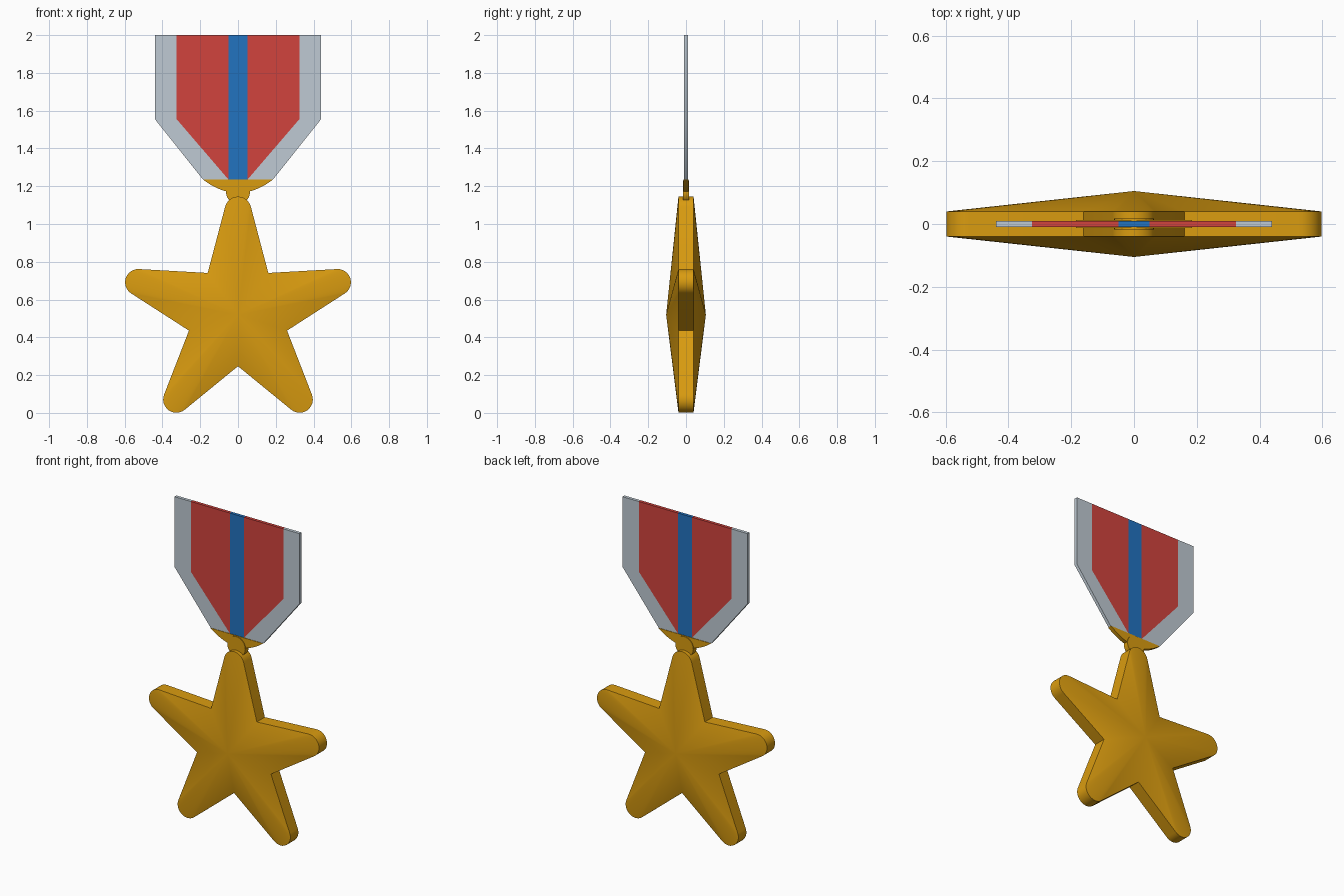
import bpy
import bmesh
from math import sin, cos, pi, radians, acos, atan2, hypot

cube = bpy.data.objects.get("Cube")
if cube:
    bpy.data.objects.remove(cube, do_unlink=True)


def material(name, *rgb):
    linear = [((c / 255 + 0.055) / 1.055) ** 2.4 for c in rgb] + [1]
    m = bpy.data.materials.new(name)
    m.use_nodes = True
    m.diffuse_color = linear
    m.node_tree.nodes["Principled BSDF"].inputs["Base Color"].default_value = linear
    return m


gold = material("gold", 218, 156, 16)
red = material("red", 209, 67, 61)
silver = material("silver grey", 191, 202, 211)
blue = material("blue", 34, 115, 192)


def plate(name, outline, half, mat, peak=None):
    """Outline in x and z given thickness; a peak (z, depth) raises both faces to a point."""
    bm = bmesh.new()
    front, back = [[bm.verts.new((x, y, z)) for x, z in outline] for y in (-half, half)]
    n = len(outline)
    for i in range(n):
        j = (i + 1) % n
        bm.faces.new((front[i], front[j], back[j], back[i]))
    for side, loop in ((-1, front), (1, back)):
        if peak:
            tip = bm.verts.new((0, side * peak[1], peak[0]))
            for i in range(n):
                bm.faces.new((loop[i], loop[(i + 1) % n], tip))
        else:
            bm.faces.new(loop)
    bmesh.ops.recalc_face_normals(bm, faces=bm.faces)
    mesh = bpy.data.meshes.new(name)
    bm.to_mesh(mesh)
    bm.free()
    mesh.materials.append(mat)
    ob = bpy.data.objects.new(name, mesh)
    bpy.context.collection.objects.link(ob)
    bpy.ops.object.select_all(action="DESELECT")
    ob.select_set(True)
    bpy.context.view_layer.objects.active = ob
    bpy.ops.object.shade_smooth_by_angle(angle=radians(40))
    return ob


# Five-armed star with rounded tips and sharp notches
centre_z, notch_r, arm_r, tip_r, steps = 0.52, 0.273, 0.555, 0.07, 12
nx, nz = notch_r * sin(pi / 5), notch_r * cos(pi / 5) - arm_r
start = atan2(nz, nx) + acos(tip_r / hypot(nx, nz))
arm = [(nx, nz + arm_r)]
for i in range(steps + 1):
    a = start + (pi - 2 * start) * i / steps
    arm.append((tip_r * cos(a), arm_r + tip_r * sin(a)))
star = []
for k in range(5):
    c, s = cos(k * 2 * pi / 5), sin(k * 2 * pi / 5)
    star += [(x * c - z * s, centre_z + x * s + z * c) for x, z in arm]
plate("star", star, 0.04, gold, peak=(centre_z, 0.105))

# Ribbon: blue centre stripe, red fields and silver borders
top, bend, foot = 2.0, 1.555, 1.235
plate("ribbon_centre_stripe", [(-0.05, foot), (0.05, foot), (0.05, top), (-0.05, top)], 0.01, blue)
field = [(0.05, foot), (0.325, bend), (0.325, top), (0.05, top)]
border = [(0.05, foot), (0.185, foot), (0.44, bend), (0.44, top), (0.325, top), (0.325, bend)]
for side, word in ((1, "left"), (-1, "right")):
    for part, outline, mat in (("field", field, red), ("border", border, silver)):
        plate(f"ribbon_{part}_{word}", [(side * x, z) for x, z in outline], 0.01, mat)

# Curved hanger below the ribbon
hanger = [(0.185 * t / 8, 1.165 + 0.07 * (t / 8) ** 2) for t in range(-8, 9)]
plate("hanger", hanger, 0.013, gold)

# Round link joining hanger and star
link = [(0.063 * cos(i * pi / 16), 1.168 + 0.063 * sin(i * pi / 16)) for i in range(32)]
plate("link", link, 0.017, gold)
